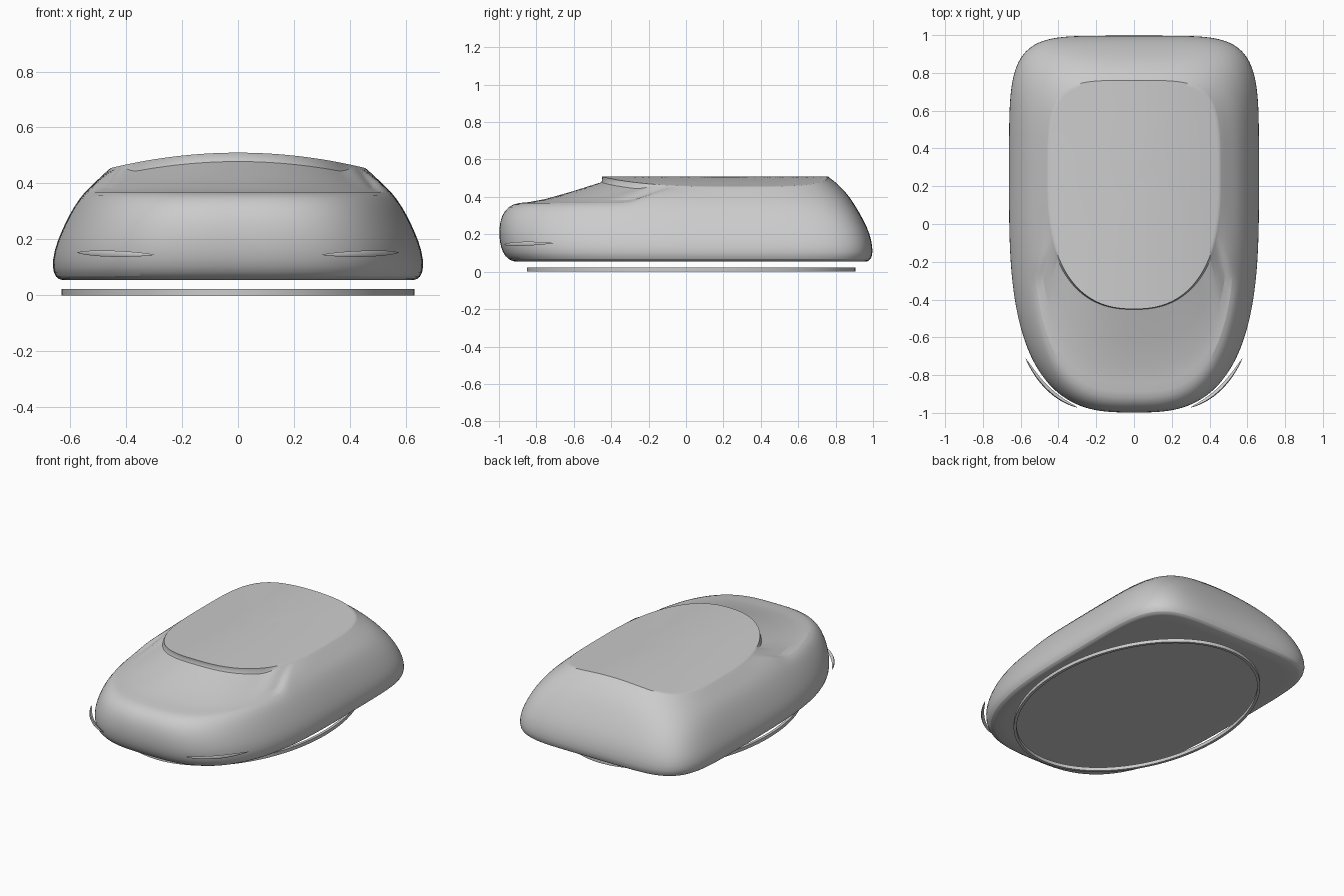
import bpy, bmesh, math

if "Cube" in bpy.data.objects:
    bpy.data.objects.remove(bpy.data.objects["Cube"])

N = 160      # points around each outline
CY = 0.2     # y of the widest section


def finish(name, bm, angle=35, subdiv=0):
    bmesh.ops.recalc_face_normals(bm, faces=bm.faces)
    me = bpy.data.meshes.new(name)
    bm.to_mesh(me)
    bm.free()
    ob = bpy.data.objects.new(name, me)
    bpy.context.collection.objects.link(ob)
    bpy.ops.object.select_all(action='DESELECT')
    ob.select_set(True)
    bpy.context.view_layer.objects.active = ob
    bpy.ops.object.shade_smooth_by_angle(angle=math.radians(angle))
    if subdiv:
        mod = ob.modifiers.new("Subdivision", 'SUBSURF')
        mod.levels = mod.render_levels = subdiv
    return ob


def bridge(bm, a, b):
    n = len(a)
    for i in range(n):
        bm.faces.new((a[i], a[(i + 1) % n], b[(i + 1) % n], b[i]))


def outline(w, front, rear, nf, nr, cy=CY):
    """Superellipse plan with separate front and rear halves."""
    pts = []
    for i in range(N):
        t = 2 * math.pi * i / N
        c, s = math.cos(t), math.sin(t)
        n = nr if s > 0 else nf
        r = (abs(c) ** n + abs(s) ** n) ** (-1 / n)
        pts.append((w * c * r, cy + (rear - cy if s > 0 else cy - front) * s * r))
    return pts


def roof_z(x):
    return 0.51 - 0.055 * (x / 0.455) ** 2


def smooth(a, b, v):
    t = max(0, min(1, (v - a) / (b - a)))
    return t * t * (3 - 2 * t)


# Body levels: half width, side z, front y, front z, rear y, rear z, exponents
LEVELS = [
    (.63, .055, -.92, .055, .97, .055, 3, 5.5),
    (.652, .062, -.95, .065, .988, .065, 3, 5.5),
    (.665, .10, -.98, .10, 1.0, .10, 3, 5.5),
    (.657, .16, -.997, .16, .992, .17, 3, 5.5),
    (.635, .22, -1.0, .23, .968, .24, 3, 5.5),
    (.602, .29, -.987, .30, .925, .32, 3, 5.5),
    (.568, .345, -.95, .35, .875, .40, 3, 5),
    (.537, .38, -.895, .372, .83, .45, 3, 5),
    (.505, .41, -.80, .368, .795, .482, 3.2, 4.8),
    (.465, .447, -.445, .48, .768, .502, 2.4, 4.5),
    (.455, .455, -.45, .51, .76, .51, 2.4, 4.5),
]

# Main body shell, with a hood recessed in front of the raised roof
bm = bmesh.new()
rings = []
for k, (w, zs, yf, zf, yr, zr, nf, nr) in enumerate(LEVELS):
    ring = []
    for x, y in outline(w, yf, yr, nf, nr):
        bulge = 1 - (x / w) ** 2
        upper = zs + (zr - zs) * bulge
        if k == 10:
            z = roof_z(x)
        elif k == 9:
            h = smooth(-.15, -.27, y)
            z = upper * (1 - h) + (roof_z(x) - .03) * h
        elif k >= 7:
            h = smooth(-.2, -.32, y)
            z = upper * (1 - h) + zf * h
        else:
            z = upper if y > CY else zs + (zf - zs) * bulge
        ring.append(bm.verts.new((x, y, z)))
    if rings:
        bridge(bm, rings[-1], ring)
    rings.append(ring)

# Arched roof panel and flat underside
edge = rings[-1]
prev = edge
for f in (.95, .75, .5, .25):
    ring = []
    for v in edge:
        x, y = v.co.x * f, CY + (v.co.y - CY) * f
        ring.append(bm.verts.new((x, y, roof_z(x))))
    bridge(bm, prev, ring)
    prev = ring
centre = bm.verts.new((0, CY, roof_z(0)))
for i in range(N):
    bm.faces.new((prev[i], prev[(i + 1) % N], centre))
base = [bm.verts.new((v.co.x * .9, v.co.y * .9, .055)) for v in rings[0]]
bridge(bm, rings[0], base)
bm.faces.new(base)

# Keep the roof edge crisp under subdivision
crease = bm.edges.layers.float.new("crease_edge")
for ring, val in ((rings[10], 1), (rings[9], .7), (rings[0], .6)):
    for i in range(N):
        e = bm.edges.get((ring[i], ring[(i + 1) % N]))
        e[crease] = val
finish("body", bm, 35, 1)

# Thin oval rim below the body
bm = bmesh.new()
loops = []
for inset, z in ((0, 0), (0, .022), (.018, .022), (.018, 0)):
    loops.append([bm.verts.new((x, y, z)) for x, y in
                  outline(.63 - inset, -.85 + inset, .905 - inset, 2, 2, .0275)])
for i in range(4):
    bridge(bm, loops[i], loops[(i + 1) % 4])
finish("base_rim", bm)

# Slim lens-shaped lights wrapping the front corners
P0, P1, P2 = (.30, -.972), (.475, -.915), (.575, -.71)
for side, name in ((1, "front_light_right"), (-1, "front_light_left")):
    bm = bmesh.new()
    prev = None
    for i in range(17):
        t = i / 16
        x, y = (((1 - t) ** 2 * a + 2 * t * (1 - t) * b + t * t * c)
                for a, b, c in zip(P0, P1, P2))
        nx, ny = .85 * (.25 + .6 * t), -(.9 - .5 * t)
        s = max(.05, math.sin(math.pi * t) ** .6)
        zc = .145 + .008 * t
        sec = [bm.verts.new((side * (x + nx * d), y + ny * d, zc + h))
               for d, h in ((.006 * s, 0), (0, .011 * s),
                            (-.02 * s, 0), (0, -.011 * s))]
        if prev:
            bridge(bm, prev, sec)
        else:
            bm.faces.new(sec)
        prev = sec
    bm.faces.new(prev)
    finish(name, bm, 60)
